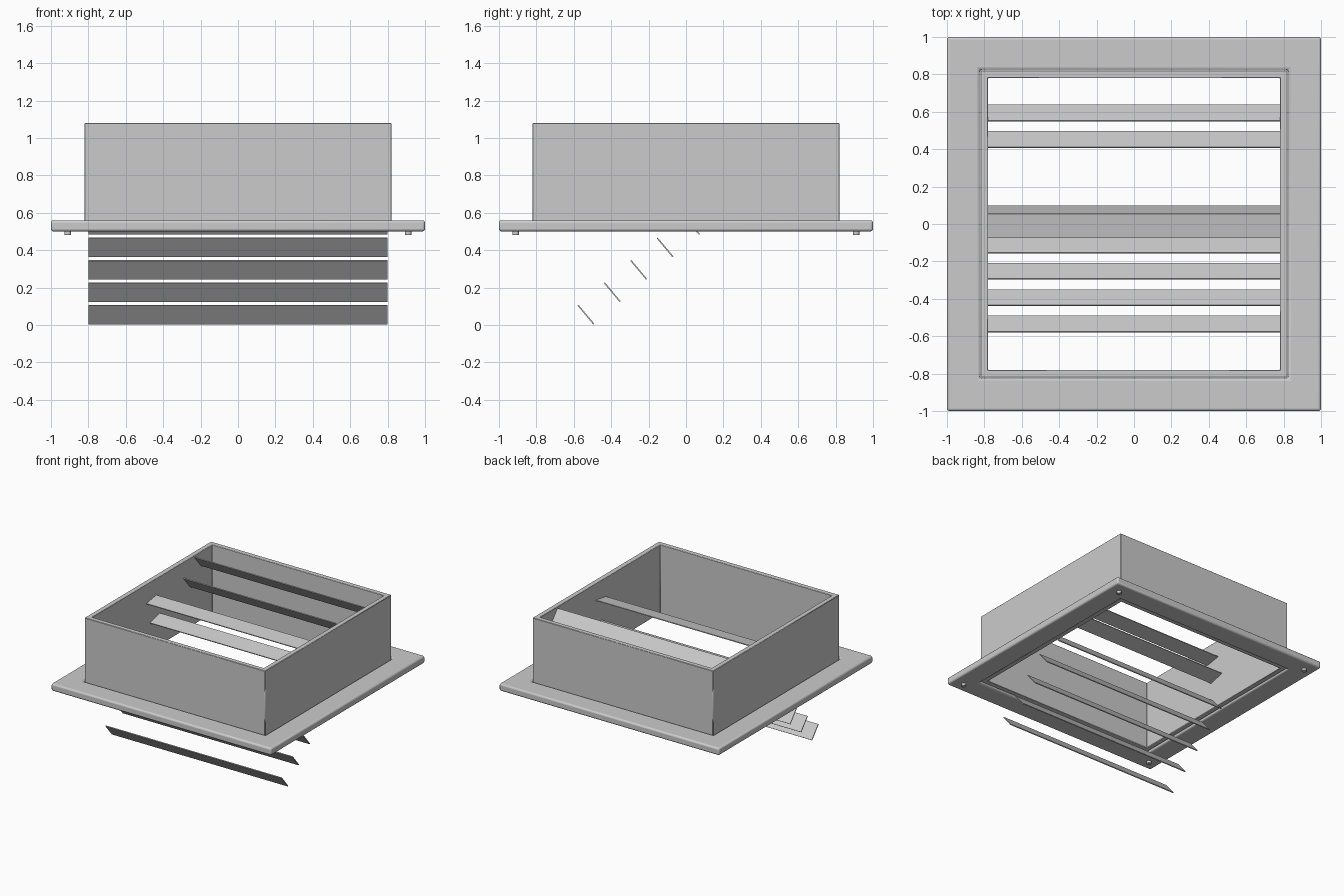
import bpy, bmesh, math

if "Cube" in bpy.data.objects:
    bpy.data.objects.remove(bpy.data.objects["Cube"])

def material(name, value):
    m = bpy.data.materials.new(name)
    m.diffuse_color = (value, value, value, 1)
    m.use_nodes = True
    m.node_tree.nodes["Principled BSDF"].inputs["Base Color"].default_value = m.diffuse_color
    return m

METAL = material("grey_metal", 0.6)

def finish(obj, bevel=0.0, segments=3):
    obj.data.materials.append(METAL)
    if bevel:
        b = obj.modifiers.new("rounded_edges", 'BEVEL')
        b.width, b.segments = bevel, segments
    bpy.ops.object.select_all(action='DESELECT')
    obj.select_set(True)
    bpy.context.view_layer.objects.active = obj
    bpy.ops.object.shade_smooth_by_angle(angle=math.radians(35))

def square_ring(name, outer, inner, z0, z1, bevel, segments=3):
    """Square tube between two half-widths."""
    bm = bmesh.new()
    loops = []
    for half, z in ((outer, z0), (outer, z1), (inner, z1), (inner, z0)):
        loops.append([bm.verts.new((sx * half, sy * half, z))
                      for sx, sy in ((-1, -1), (1, -1), (1, 1), (-1, 1))])
    for k in range(4):
        a, b = loops[k], loops[(k + 1) % 4]
        for i in range(4):
            j = (i + 1) % 4
            bm.faces.new((a[i], a[j], b[j], b[i]))
    bmesh.ops.recalc_face_normals(bm, faces=bm.faces)
    mesh = bpy.data.meshes.new(name)
    bm.to_mesh(mesh)
    bm.free()
    obj = bpy.data.objects.new(name, mesh)
    bpy.context.collection.objects.link(obj)
    finish(obj, bevel, segments)

# Flange and duct collar
square_ring("flange", 1.0, 0.825, 0.50, 0.56, 0.014)
square_ring("duct_collar", 0.82, 0.78, 0.515, 1.08, 0.003, 1)

def slat(name, y, z, angle):
    bpy.ops.mesh.primitive_cube_add(size=1, location=(0, y, z))
    obj = bpy.context.object
    obj.name = name
    obj.scale = (1.6, 0.131, 0.007)
    obj.rotation_euler.x = math.radians(angle)
    finish(obj)

# Inclined louvre slats, stepping up toward the back
for i in (0, 1, 2, 3, 4, 7, 8):
    slat(f"louvre_slat_{i}", -0.535 + 0.141 * i, 0.055 + 0.12 * i, -50)

# Two nearly level slats in the middle
slat("level_slat_lower", 0.035, 0.76, 14)
slat("level_slat_upper", -0.01, 0.93, 9)

# Screw heads under the flange corners
for sx in (-1, 1):
    for sy in (-1, 1):
        bpy.ops.mesh.primitive_cylinder_add(vertices=24, radius=0.018, depth=0.03,
                                            location=(sx * 0.91, sy * 0.91, 0.495))
        screw = bpy.context.object
        screw.name = "screw_head"
        finish(screw, 0.004, 2)
